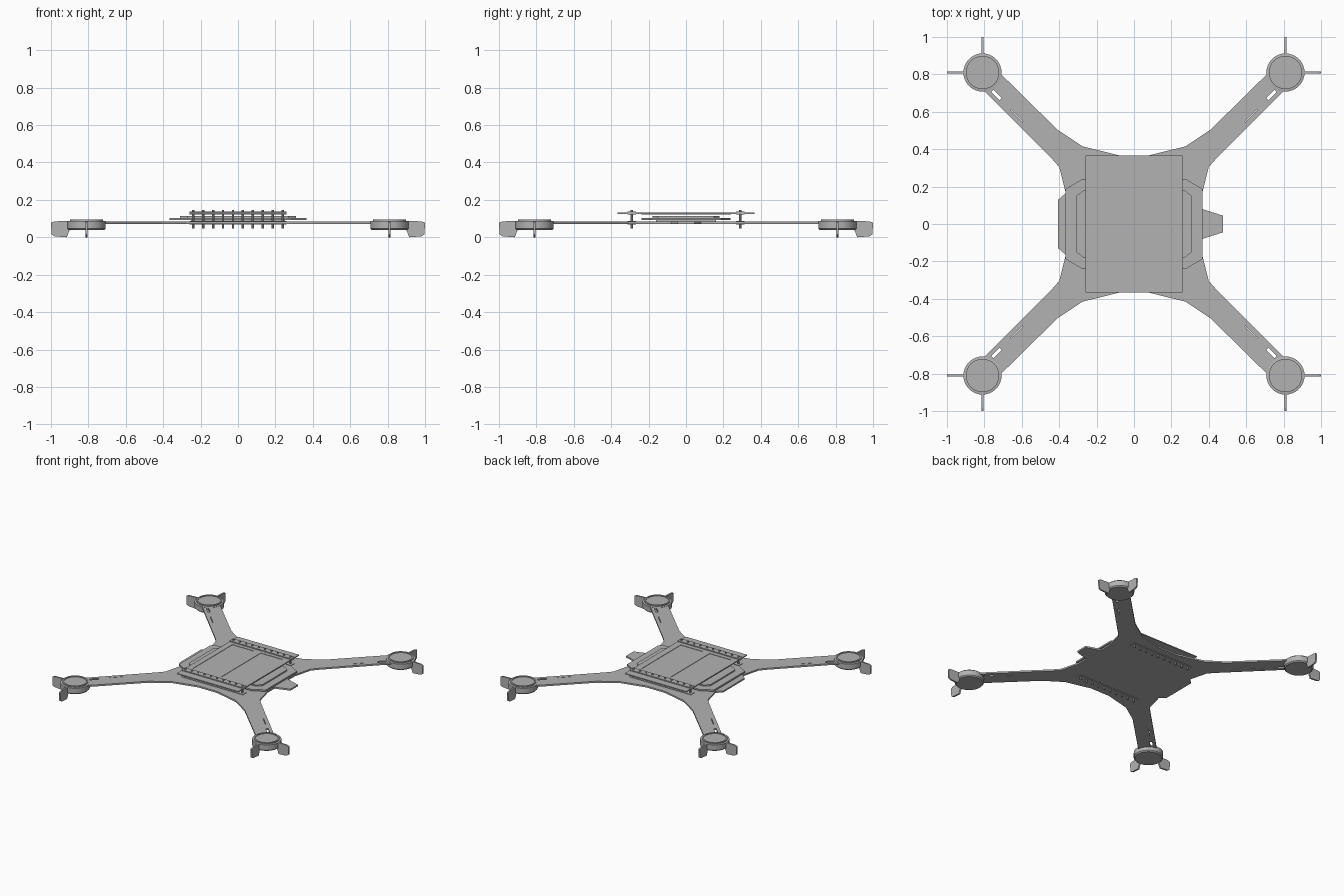
import bpy, bmesh, math
from mathutils import Matrix, Vector

if "Cube" in bpy.data.objects:
    bpy.data.objects.remove(bpy.data.objects["Cube"])

grey = bpy.data.materials.new("matte grey")
grey.use_nodes = True
COLOUR = (0.45, 0.45, 0.45, 1)
grey.diffuse_color = COLOUR
grey.node_tree.nodes["Principled BSDF"].inputs["Base Color"].default_value = COLOUR


def finish(name, bm, smooth=False):
    bmesh.ops.recalc_face_normals(bm, faces=bm.faces)
    me = bpy.data.meshes.new(name)
    bm.to_mesh(me)
    bm.free()
    me.materials.append(grey)
    ob = bpy.data.objects.new(name, me)
    bpy.context.collection.objects.link(ob)
    if smooth:
        bpy.ops.object.select_all(action='DESELECT')
        ob.select_set(True)
        bpy.context.view_layer.objects.active = ob
        bpy.ops.object.shade_smooth_by_angle(angle=math.radians(35))
    return ob


def plate(name, outline, z0, z1, holes=(), matrix=None):
    """Flat plate with optional through holes."""
    bm = bmesh.new()
    for z in (z0, z1):
        edges = []
        for loop in (outline, *holes):
            vs = [bm.verts.new((x, y, z)) for x, y in loop]
            edges += [bm.edges.new((vs[i - 1], vs[i])) for i in range(len(vs))]
        bmesh.ops.triangle_fill(bm, use_beauty=True, edges=edges, normal=(0, 0, 1))
    for loop in (outline, *holes):
        for i in range(len(loop)):
            a, b = loop[i - 1], loop[i]
            bm.faces.new([bm.verts.new((*p, z)) for p, z in
                          ((a, z0), (b, z0), (b, z1), (a, z1))])
    bmesh.ops.remove_doubles(bm, verts=bm.verts, dist=1e-5)
    if matrix:
        bm.transform(matrix)
    return finish(name, bm)


def rect(x0, x1, y0, y1):
    return [(x0, y0), (x1, y0), (x1, y1), (x0, y1)]


def octagon(x, y, cx, cy):
    return [(x, y - cy), (x - cx, y), (cx - x, y), (-x, y - cy),
            (-x, cy - y), (cx - x, -y), (x - cx, -y), (x, cy - y)]


def lathe(name, profile, centre, segments=32):
    """Revolve (radius, z) points about a vertical axis."""
    bm = bmesh.new()
    vs = [bm.verts.new((r, 0, z)) for r, z in profile]
    edges = [bm.edges.new((a, b)) for a, b in zip(vs, vs[1:])]
    bmesh.ops.spin(bm, geom=vs + edges, cent=(0, 0, 0), axis=(0, 0, 1),
                   angle=math.tau, steps=segments, use_duplicate=False)
    bmesh.ops.remove_doubles(bm, verts=bm.verts, dist=1e-5)
    bm.transform(Matrix.Translation((*centre, 0)))
    return finish(name, bm, smooth=True)


# X-shaped frame: one quarter of the edge, mirrored, with a notch and tab on the sides
quarter = [(0.365, 0.165), (0.40, 0.305), (0.44, 0.35), (0.82, 0.73), (0.82, 0.82),
           (0.73, 0.82), (0.41, 0.505), (0.275, 0.415), (0.08, 0.367)]
left_tab = [(0.365, -0.08), (0.475, -0.045), (0.475, 0.045), (0.365, 0.08)]
right_tab = [(-0.405, 0.13), (-0.405, -0.13)]
outline = (left_tab + quarter + [(-x, y) for x, y in reversed(quarter)] + right_tab
           + [(-x, -y) for x, y in quarter] + [(x, -y) for x, y in reversed(quarter)])


def slot(a, b, offset, width):
    """Slot along an arm from a to b, offset sideways from the arm's middle."""
    h, w = offset / 2, width / 2
    return [(a + h - w, a - h + w), (a + h + w, a - h - w),
            (b + h + w, b - h - w), (b + h - w, b - h + w)]


holes = [[(sx * x, sy * y) for x, y in s] for sx in (1, -1) for sy in (1, -1)
         for s in (slot(0.69, 0.735, 0.045, 0.012), slot(0.57, 0.635, 0.05, 0.003))]
plate("frame", outline, 0.072, 0.084, holes)

# Middle deck, battery tray and top deck with two long windows
plate("middle_deck", octagon(0.367, 0.237, 0.085, 0.05), 0.092, 0.104)
plate("tray", octagon(0.31, 0.18, 0.04, 0.03), 0.104, 0.114)
plate("deck_spacer", rect(-0.25, 0.25, -0.16, 0.16), 0.084, 0.092)
plate("top_deck", rect(-0.26, 0.26, -0.367, 0.367), 0.125, 0.132,
      [rect(-0.215, -0.035, -0.237, 0.24), rect(0.025, 0.21, -0.237, 0.24)])
plate("window_panel_right", rect(-0.215, -0.035, -0.237, 0.24), 0.122, 0.129)
plate("window_panel_left", rect(0.025, 0.21, -0.237, 0.24), 0.122, 0.129)

# Pin rails along the front and back edges
for side, sy in (("front", -1), ("back", 1)):
    y = sy * 0.29
    for level, z0, z1 in (("lower", 0.067, 0.088), ("upper", 0.121, 0.139)):
        plate(f"{side}_{level}_rail", rect(-0.26, 0.26, y - 0.022, y + 0.022), z0, z1)
    for i in range(10):
        lathe(f"{side}_pin_{i + 1}",
              [(0, 0.048), (0.0065, 0.048), (0.0065, 0.146), (0, 0.146)],
              (-0.24 + i * 0.0533, y), 10)

# Motor pods with a stepped rim and shallow dish, and two landing fins each
pod = [(0, 0.038), (0.094, 0.038), (0.102, 0.046), (0.102, 0.086), (0.089, 0.088),
       (0.089, 0.096), (0.078, 0.096), (0.078, 0.090), (0, 0.090)]
fin = [(0.09, 0.04), (0.105, 0.0), (0.17, 0.005), (0.187, 0.015),
       (0.19, 0.078), (0.17, 0.085), (0.09, 0.088)]
for side, sx in (("left", 1), ("right", -1)):
    for end, sy in (("front", -1), ("back", 1)):
        c = (sx * 0.81, sy * 0.81)
        lathe(f"{end}_{side}_motor", pod, c)
        for label, d in (("side", Vector((sx, 0, 0))), ("end", Vector((0, sy, 0)))):
            up = Vector((0, 0, 1))
            m = Matrix((d, up, d.cross(up))).transposed().to_4x4()
            plate(f"{end}_{side}_{label}_fin", fin, -0.006, 0.006,
                  matrix=Matrix.Translation((*c, 0)) @ m)
